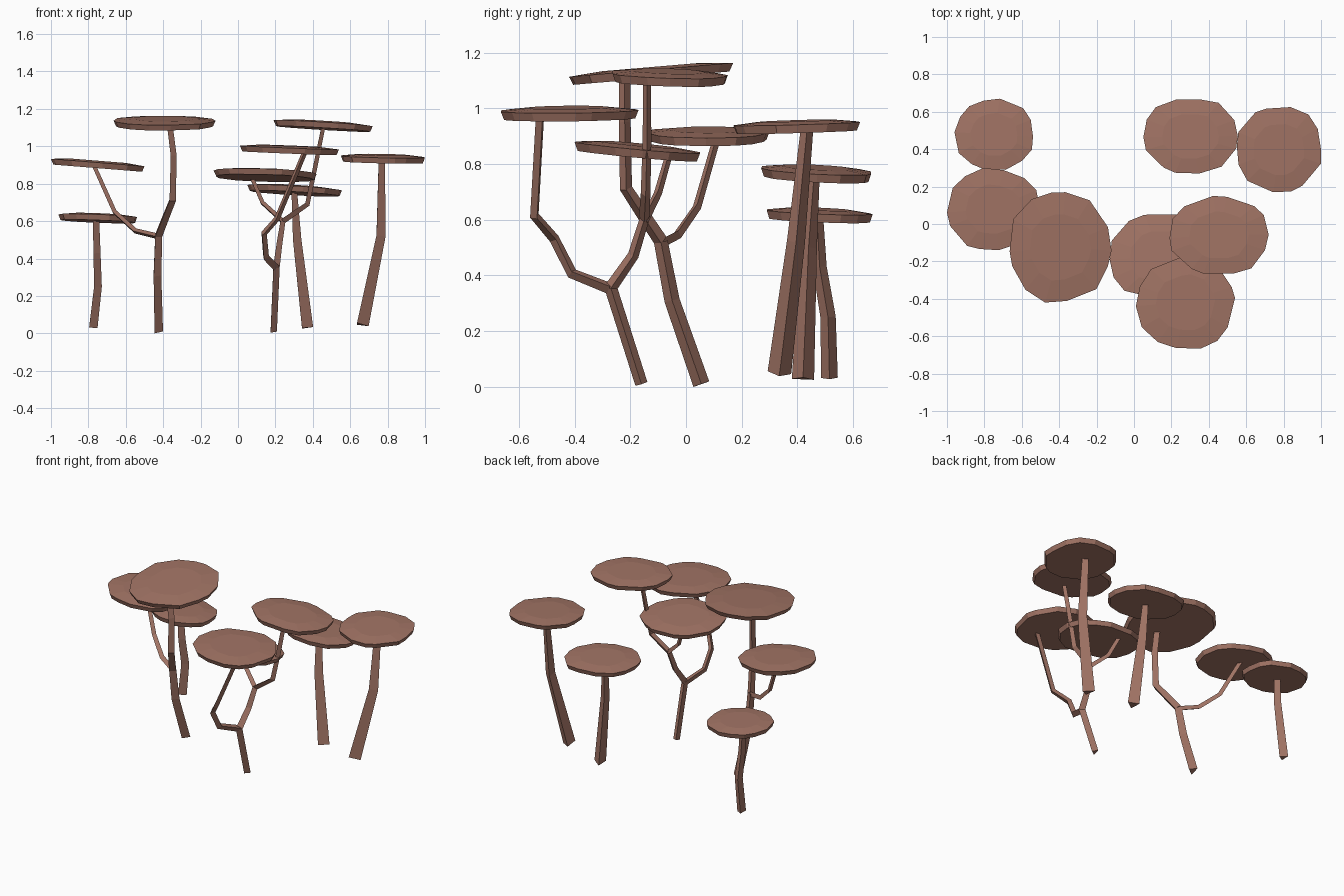
import bpy, bmesh, math, random
from mathutils import Vector

random.seed(4)
old = bpy.data.objects.get("Cube")
if old:
    bpy.data.objects.remove(old, do_unlink=True)

# One warm brown for everything
brown = bpy.data.materials.new("warm_brown")
brown.use_nodes = True
colour = (0.36, 0.175, 0.13, 1)
brown.diffuse_color = colour
shader = brown.node_tree.nodes["Principled BSDF"]
shader.inputs["Base Color"].default_value = colour
shader.inputs["Roughness"].default_value = 0.9


def finish(name, bm):
    bmesh.ops.recalc_face_normals(bm, faces=bm.faces)
    mesh = bpy.data.meshes.new(name)
    bm.to_mesh(mesh)
    bm.free()
    mesh.materials.append(brown)
    bpy.context.collection.objects.link(bpy.data.objects.new(name, mesh))


def bridge(bm, low, high):
    n = len(low)
    for i in range(n):
        j = (i + 1) % n
        bm.faces.new((low[i], low[j], high[j], high[i]))


# Flat irregular disc filling an x/y extent, tilted by two slopes
def cap(name, x0, x1, y0, y1, top, slope_x, slope_y, sides=14):
    outline = []
    for i in range(sides):
        a = math.tau * (i + random.uniform(-0.25, 0.25)) / sides
        c, s = math.cos(a), math.sin(a)
        r = (abs(c) ** 2.3 + abs(s) ** 2.3) ** (-1 / 2.3) * random.uniform(0.96, 1.02)
        outline.append((r * c, r * s))
    xs, ys = zip(*outline)
    cx, cy = (x0 + x1) / 2, (y0 + y1) / 2
    unit = [(2 * (x - min(xs)) / (max(xs) - min(xs)) - 1,
             2 * (y - min(ys)) / (max(ys) - min(ys)) - 1) for x, y in outline]
    bm = bmesh.new()

    def ring(scale, drop):
        verts = []
        for u, v in unit:
            dx, dy = u * scale * (x1 - x0) / 2, v * scale * (y1 - y0) / 2
            z = top - drop + dx * slope_x + dy * slope_y
            verts.append(bm.verts.new((cx + dx, cy + dy, z)))
        return verts

    # underside, rim, and shallow dome
    rings = [ring(0.95, 0.042), ring(1, 0.012), ring(0.6, 0.002)]
    bm.faces.new(rings[0][::-1])
    for low, high in zip(rings, rings[1:]):
        bridge(bm, low, high)
    bm.faces.new(rings[-1])
    finish(name, bm)


# Three-sided stem swept along a path, tapering evenly
def stem(name, path, start, end):
    pts = [Vector(p) for p in path]
    bm = bmesh.new()
    rings = []
    tangent = Vector((0, 0, 1))
    u, v = Vector((1, 0, 0)), Vector((0, 1, 0))
    for i, p in enumerate(pts):
        ahead = (pts[min(i + 1, len(pts) - 1)] - p).normalized()
        behind = (p - pts[max(i - 1, 0)]).normalized()
        new = (ahead + behind).normalized()
        turn = tangent.rotation_difference(new)
        u, v, tangent = turn @ u, turn @ v, new
        w = start + (end - start) * i / (len(pts) - 1)
        section = [(0.4, 0), (-0.35, 0.5), (-0.35, -0.5)]
        rings.append([bm.verts.new(p + (u * a + v * b) * w) for a, b in section])
    bm.faces.new(rings[0][::-1])
    for low, high in zip(rings, rings[1:]):
        bridge(bm, low, high)
    bm.faces.new(rings[-1])
    finish(name, bm)


# Single trees at the back
cap("back_right_cap", -0.96, -0.54, 0.29, 0.67, 0.64, -0.04, -0.04)
stem("back_right_trunk", [(-0.775, 0.515, 0.03), (-0.75, 0.51, 0.25),
                          (-0.755, 0.48, 0.43), (-0.76, 0.47, 0.61)], 0.06, 0.045)
cap("back_middle_cap", 0.05, 0.555, 0.27, 0.665, 0.79, -0.06, -0.05)
stem("back_middle_trunk", [(0.37, 0.42, 0.03), (0.315, 0.44, 0.5),
                           (0.3, 0.46, 0.76)], 0.08, 0.04)
cap("back_left_cap", 0.55, 1.0, 0.17, 0.625, 0.957, -0.02, 0.03)
stem("back_left_trunk", [(0.665, 0.335, 0.045), (0.763, 0.395, 0.52),
                         (0.768, 0.435, 0.93)], 0.085, 0.045)

# Forked tree on the right
cap("right_side_cap", -1.0, -0.5, -0.14, 0.3, 0.925, -0.08, 0)
cap("right_tall_cap", -0.665, -0.12, -0.42, 0.17, 1.15, 0, 0.085)
right_fork = (-0.425, -0.09, 0.52)
stem("right_trunk", [(-0.425, 0.055, 0.01), (-0.432, -0.05, 0.31),
                     right_fork], 0.06, 0.05)
stem("right_tall_branch", [right_fork, (-0.39, -0.15, 0.61), (-0.35, -0.215, 0.71),
                           (-0.345, -0.22, 0.95), (-0.365, -0.22, 1.11)], 0.05, 0.04)
stem("right_side_branch", [right_fork, (-0.55, -0.03, 0.55), (-0.66, 0.04, 0.65),
                           (-0.77, 0.11, 0.895)], 0.035, 0.028)

# Three-way tree in front
cap("front_low_cap", -0.13, 0.42, -0.4, 0.05, 0.872, -0.03, -0.09)
cap("front_mid_cap", 0.01, 0.54, -0.665, -0.17, 1.005, -0.04, 0.01)
cap("front_tall_cap", 0.19, 0.72, -0.265, 0.15, 1.135, -0.06, -0.03)
front_fork = (0.205, -0.27, 0.355)
upper_fork = (0.24, -0.15, 0.6)
stem("front_trunk", [(0.19, -0.16, 0.01), front_fork], 0.045, 0.045)
stem("front_inner_branch", [front_fork, (0.22, -0.19, 0.47), upper_fork], 0.045, 0.035)
stem("front_mid_branch", [front_fork, (0.15, -0.41, 0.41), (0.14, -0.47, 0.53),
                          (0.21, -0.54, 0.61), (0.36, -0.52, 0.97)], 0.042, 0.032)
stem("front_low_branch", [upper_fork, (0.13, -0.1, 0.7), (0.07, -0.06, 0.84)],
     0.032, 0.026)
stem("front_tall_branch", [upper_fork, (0.37, -0.145, 0.69), (0.41, -0.14, 0.88),
                           (0.455, -0.14, 1.1)], 0.038, 0.028)
